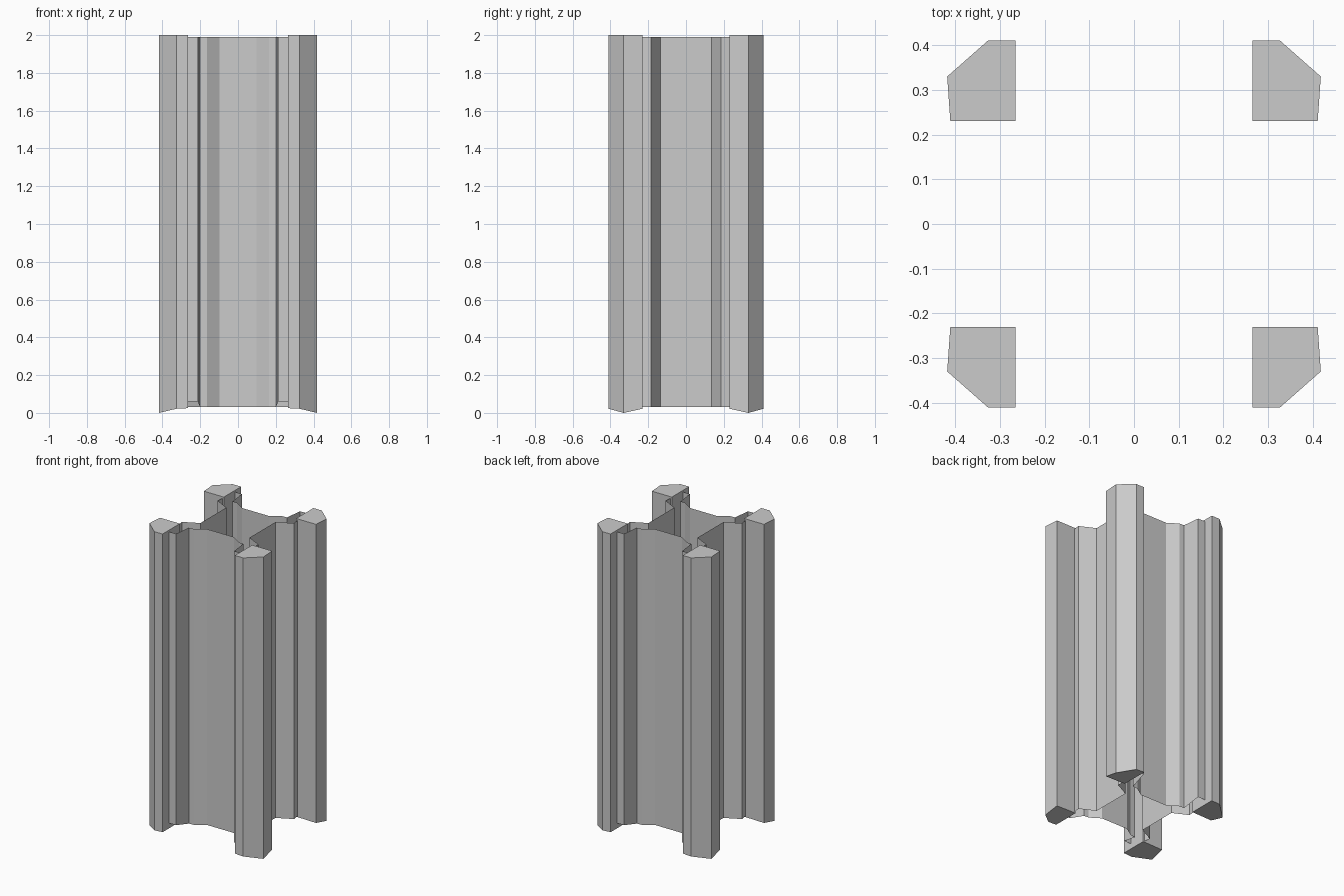
import bpy

if "Cube" in bpy.data.objects:
    bpy.data.objects.remove(bpy.data.objects["Cube"])

TOP, WALL_TOP, BASE = 2.0, 1.99, 0.03


def make_object(name, verts, faces):
    mesh = bpy.data.meshes.new(name)
    mesh.from_pydata(verts, [], faces)
    mesh.update()
    ob = bpy.data.objects.new(name, mesh)
    bpy.context.collection.objects.link(ob)
    return ob


# Corner post: five-sided prism (x, y, bottom z), counter-clockwise
POST = [(0.265, 0.23, 0.025), (0.411, 0.23, 0.022), (0.418, 0.33, 0.0),
        (0.326, 0.411, 0.022), (0.265, 0.411, 0.025)]


def corner_post(name, sx, sy):
    pts = POST if sx * sy > 0 else POST[::-1]
    n = len(pts)
    verts = [(x * sx, y * sy, z) for x, y, z in pts]
    verts += [(x * sx, y * sy, TOP) for x, y, _ in pts]
    faces = [(i, (i + 1) % n, n + (i + 1) % n, n + i) for i in range(n)]
    faces += [tuple(reversed(range(n))), tuple(range(n, 2 * n))]
    return make_object(name, verts, faces)


# Thin folded wall: half profile (along, outward, bottom z), mirrored about its middle
def folded_wall(name, half, place, flip):
    pts = [(-a, o, z) for a, o, z in half] + half[::-1]
    n = len(pts)
    verts = [(*place(a, o), z) for a, o, z in pts]
    verts += [(*place(a, o), WALL_TOP) for a, o, _ in pts]
    faces = [(i, i + 1, n + i + 1, n + i) for i in range(n - 1)]
    if flip:
        faces = [f[::-1] for f in faces]
    return make_object(name, verts, faces)


# Front and back walls step in twice; side walls fold in once
LONG = [(0.265, 0.345, 0.06), (0.213, 0.345, 0.06), (0.2, 0.229, BASE),
        (0.165, 0.227, BASE), (0.098, 0.183, BASE)]
SIDE = [(0.23, 0.274, BASE), (0.185, 0.28, BASE), (0.135, 0.18, BASE)]

for sx, side in ((-1, "left"), (1, "right")):
    for sy, end in ((-1, "front"), (1, "back")):
        corner_post(f"{end}_{side}_post", sx, sy)

for s, end, side in ((-1, "front", "left"), (1, "back", "right")):
    folded_wall(f"{end}_wall", LONG, lambda a, o, s=s: (a, o * s), s > 0)
    folded_wall(f"{side}_wall", SIDE, lambda a, o, s=s: (o * s, a), s < 0)
